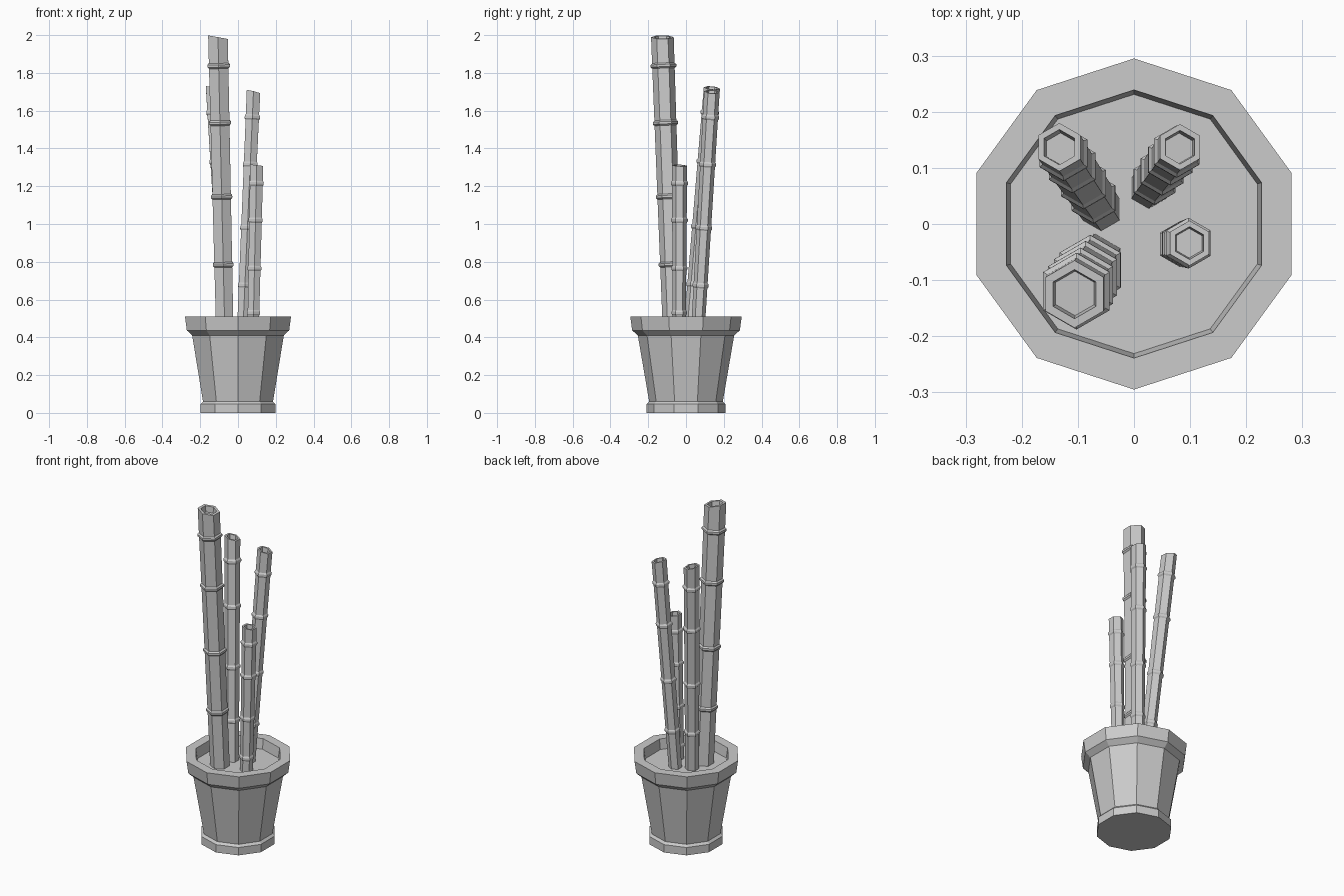
import bpy, bmesh, math
from mathutils import Vector

if "Cube" in bpy.data.objects:
    bpy.data.objects.remove(bpy.data.objects["Cube"])


def ring(bm, center, r, sides, slope=(0, 0)):
    """Horizontal polygon with a vertex facing +y, optionally sheared in z."""
    verts = []
    for i in range(sides):
        a = math.pi / 2 + 2 * math.pi * i / sides
        x, y = r * math.cos(a), r * math.sin(a)
        verts.append(bm.verts.new((center[0] + x, center[1] + y,
                                   center[2] + slope[0] * x + slope[1] * y)))
    return verts


def skin(name, sections, sides):
    """Loft a list of (center, radius, slope) into a closed flat-shaded solid."""
    bm = bmesh.new()
    loops = [ring(bm, c, r, sides, s) for c, r, s in sections]
    for a, b in zip(loops, loops[1:]):
        for i in range(sides):
            j = (i + 1) % sides
            bm.faces.new((a[i], a[j], b[j], b[i]))
    bm.faces.new(loops[0][::-1])
    bm.faces.new(loops[-1])
    bmesh.ops.recalc_face_normals(bm, faces=bm.faces)
    mesh = bpy.data.meshes.new(name)
    bm.to_mesh(mesh)
    bm.free()
    obj = bpy.data.objects.new(name, mesh)
    bpy.context.collection.objects.link(obj)
    return obj


# Ten-sided pot: foot band, tapered body, rim, inner lip and soil
profile = [(0.208, 0), (0.208, 0.047), (0.195, 0.06), (0.255, 0.41),
           (0.285, 0.437), (0.295, 0.51), (0.239, 0.51), (0.231, 0.45)]
skin("pot_with_soil", [((0, 0, z), r, (0, 0)) for r, z in profile], 10)


def stalk(name, base, top, r0, r1, nodes, cut):
    """Leaning six-sided cane with node ridges and a hollow slanted end."""
    base, top = Vector(base), Vector(top)
    axis = top - base
    lean = (-axis.x / axis.z, -axis.y / axis.z)

    def at(z):
        t = (z - base.z) / axis.z
        return base + axis * t, r0 + (r1 - r0) * t

    sections = [(base, r0, (0, 0))]
    for z in nodes:
        for dz, k in ((-0.014, 1.0), (-0.006, 1.15), (0.006, 1.15), (0.014, 1.0)):
            c, r = at(z + dz)
            sections.append((c, r * k, lean))
    sections.append((top, r1, cut))
    sections.append((top, r1 * 0.73, cut))
    sections.append((at(top.z - 0.035)[0], r1 * 0.66, cut))
    skin(name, sections, 6)


# Four bamboo canes
stalk("cane_front_left", (-0.070, -0.070, 0.44), (-0.106, -0.125, 1.989),
      0.053, 0.060, (0.785, 1.145, 1.535, 1.838), (-0.18, 0.0))
stalk("cane_back_right", (0.026, 0.063, 0.44), (0.082, 0.137, 1.70),
      0.036, 0.041, (0.675, 0.98, 1.315, 1.565), (-0.25, -0.08))
stalk("cane_front_right", (0.080, -0.036, 0.44), (0.099, -0.034, 1.31),
      0.035, 0.040, (0.53, 0.765, 1.02, 1.215), (-0.12, -0.05))
stalk("cane_back_left", (-0.058, 0.025, 0.44), (-0.133, 0.137, 1.72),
      0.038, 0.043, (0.68, 0.985, 1.33, 1.59), (-0.22, -0.1))
